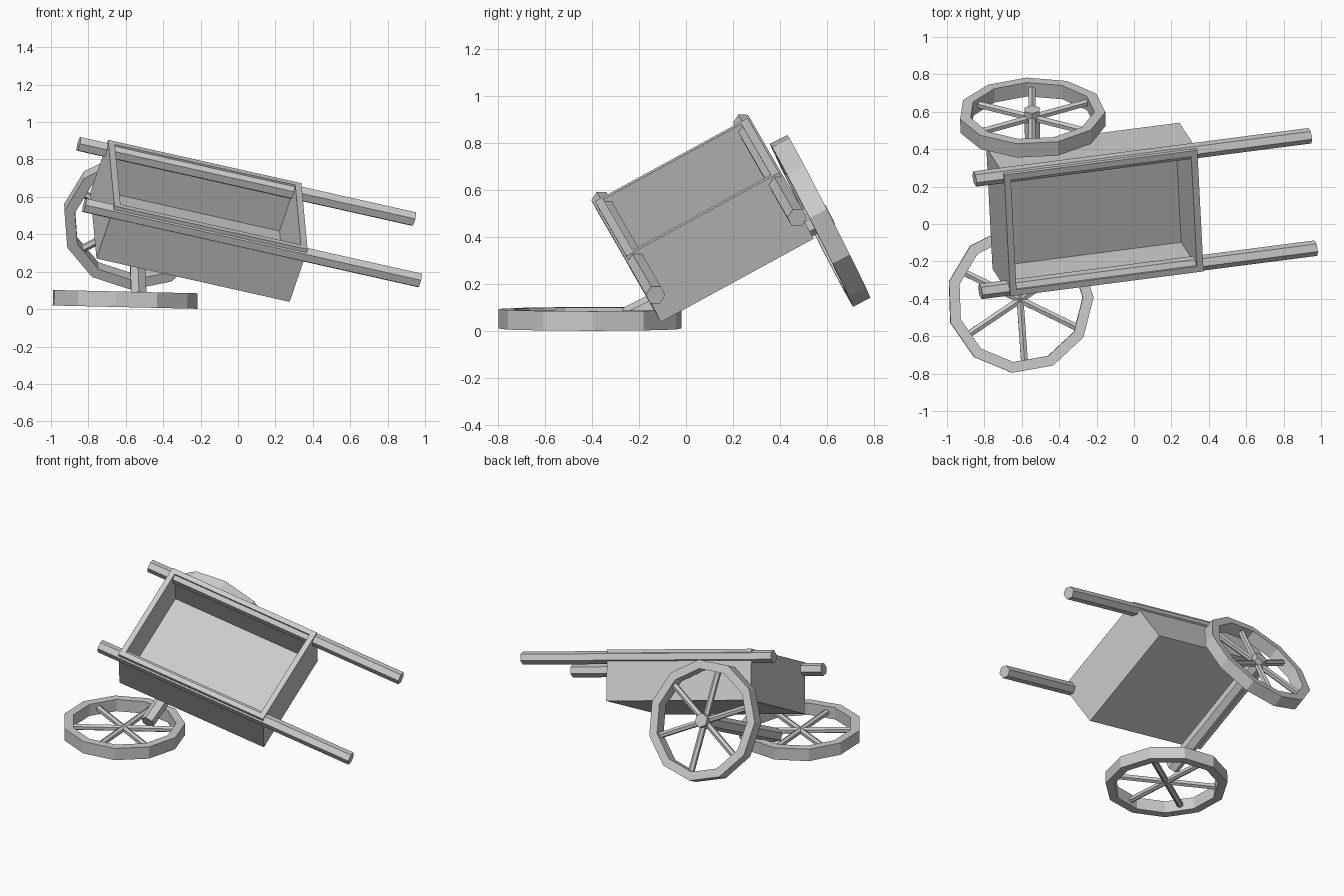
import bpy, bmesh
from math import radians, pi, cos, sin
from mathutils import Matrix, Vector

if "Cube" in bpy.data.objects:
    bpy.data.objects.remove(bpy.data.objects["Cube"])


def frame(origin, u, v, w):
    """Matrix whose columns are three axes and an origin."""
    m = Matrix((u, v, w)).transposed().to_4x4()
    m.translation = origin
    return m


def finish(bm, name, matrix):
    bmesh.ops.transform(bm, matrix=matrix, verts=bm.verts)
    bmesh.ops.recalc_face_normals(bm, faces=bm.faces)
    me = bpy.data.meshes.new(name)
    bm.to_mesh(me)
    bm.free()
    ob = bpy.data.objects.new(name, me)
    bpy.context.collection.objects.link(ob)
    return ob


def add_rod(bm, a, b, r, sides=6):
    a, b = Vector(a), Vector(b)
    d = b - a
    m = Matrix.Translation((a + b) / 2) @ d.to_track_quat('Z', 'Y').to_matrix().to_4x4()
    bmesh.ops.create_cone(bm, cap_ends=True, segments=sides, radius1=r, radius2=r,
                          depth=d.length, matrix=m)


def rod(name, a, b, r, matrix=Matrix(), sides=6):
    bm = bmesh.new()
    add_rod(bm, a, b, r, sides)
    return finish(bm, name, matrix)


# Tilted cart frame: length, width, up; origin at the middle of the top rim
U = Vector((0.968, 0.125, -0.217))
V = Vector((-0.045, 0.876, 0.478))
W = Vector((0.29, -0.445, 0.85))
cart = frame((-0.161, 0.004, 0.612), U, V, W)
L, WID, DEP = 1.067, 0.74, 0.33

# Open box body
bm = bmesh.new()
bmesh.ops.create_cube(bm, size=1, matrix=Matrix.Translation((0, 0, -DEP / 2))
                      @ Matrix.Diagonal((L, WID, DEP, 1)))
top = [f for f in bm.faces if f.calc_center_median().z > -0.01]
bmesh.ops.inset_region(bm, faces=top, thickness=0.05)
ext = bmesh.ops.extrude_face_region(bm, geom=top)
bmesh.ops.delete(bm, geom=top, context='FACES_ONLY')
bmesh.ops.translate(bm, vec=(0, 0, -0.29),
                    verts=[g for g in ext['geom'] if isinstance(g, bmesh.types.BMVert)])
finish(bm, "cart_body", cart)

# Handle poles running through the side walls
for side, label in ((-1, "near"), (1, "far")):
    rod(label + "_handle", (-L / 2 - 0.15, side * 0.343, -0.048),
        (L / 2 + 0.635, side * 0.343, -0.048), 0.042, cart)

# Axle under the body
hub = Vector((-0.545, 0.568, 0.472))
axle_end = Vector((-0.53, -0.25, 0.055))
n = (hub - axle_end).normalized()
rod("axle", axle_end, hub + n * 0.05, 0.047)


def wheel(name, centre, normal, phase, spoke_phase, sides=11, ro=0.393, ri=0.335, t=0.083):
    n = Vector(normal).normalized()
    y = n.cross(Vector((1, 0, 0))).normalized()
    m = frame(centre, y.cross(n), y, n)
    # Rim: four rings of points joined by quads
    bm = bmesh.new()
    prof = ((ro, -t / 2), (ro, t / 2), (ri, t / 2), (ri, -t / 2))
    rings = []
    for i in range(sides):
        a = radians(phase) + 2 * pi * i / sides
        rings.append([bm.verts.new((r * cos(a), r * sin(a), z)) for r, z in prof])
    for i in range(sides):
        p, q = rings[i], rings[(i + 1) % sides]
        for j in range(4):
            k = (j + 1) % 4
            bm.faces.new((p[j], q[j], q[k], p[k]))
    finish(bm, name + "_rim", m)
    # Six spokes
    bm = bmesh.new()
    for i in range(6):
        a = radians(spoke_phase + 60 * i)
        add_rod(bm, (0, 0, 0), (0.345 * cos(a), 0.345 * sin(a), 0), 0.021)
    finish(bm, name + "_spokes", m)


# Attached wheel and the one fallen flat on the ground
wheel("attached_wheel", hub, n, -4, 90)
wheel("fallen_wheel", (-0.609, -0.405, 0.052), (0.023, 0.0, 1), 2, -86)
